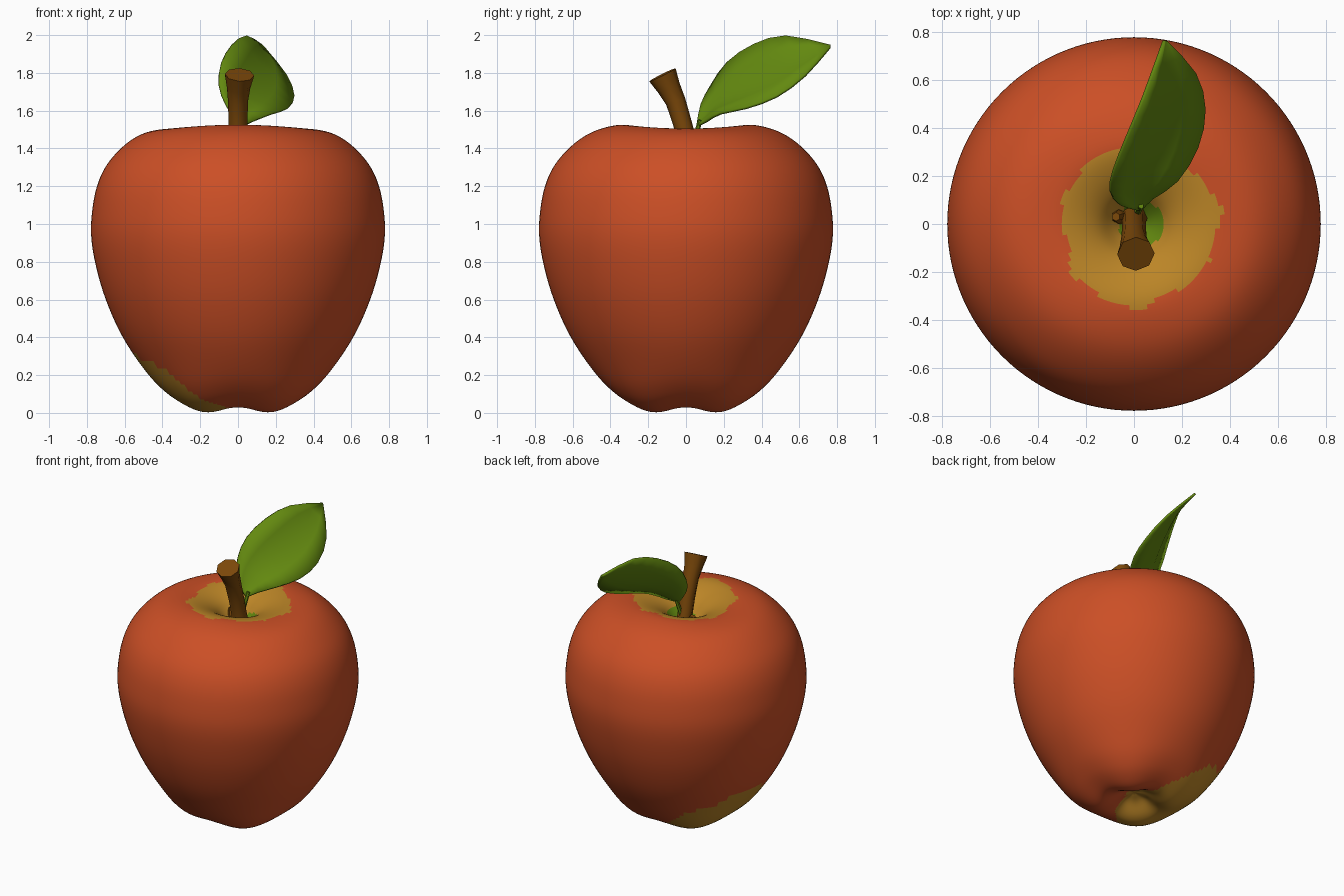
import bpy, bmesh, math
from mathutils import Vector

if "Cube" in bpy.data.objects:
    bpy.data.objects.remove(bpy.data.objects["Cube"])


def material(name, rgb):
    m = bpy.data.materials.new(name)
    m.diffuse_color = (*rgb, 1)
    m.use_nodes = True
    m.node_tree.nodes["Principled BSDF"].inputs["Base Color"].default_value = m.diffuse_color
    return m


RED = material("apple red", (0.60, 0.078, 0.019))
YELLOW = material("golden yellow", (0.50, 0.235, 0.020))
GREEN = material("leaf green", (0.125, 0.25, 0.005))
BROWN = material("stem brown", (0.20, 0.065, 0.003))


def finish(bm, name, mats, angle=50):
    bmesh.ops.recalc_face_normals(bm, faces=bm.faces)
    me = bpy.data.meshes.new(name)
    bm.to_mesh(me)
    bm.free()
    ob = bpy.data.objects.new(name, me)
    bpy.context.collection.objects.link(ob)
    for m in mats:
        me.materials.append(m)
    bpy.ops.object.select_all(action='DESELECT')
    ob.select_set(True)
    bpy.context.view_layer.objects.active = ob
    bpy.ops.object.shade_smooth_by_angle(angle=math.radians(angle))
    return ob


def spline(pts, steps):
    """Catmull-Rom curve through the points."""
    p = [Vector(q) for q in pts]
    p = [2 * p[0] - p[1]] + p + [2 * p[-1] - p[-2]]
    out = []
    for i in range(1, len(p) - 2):
        a, b, c, d = p[i - 1:i + 3]
        for s in range(steps):
            t = s / steps
            out.append(0.5 * (2 * b + (c - a) * t + (2 * a - 5 * b + 4 * c - d) * t * t
                              + (3 * b - a - 3 * c + d) * t ** 3))
    return out + [p[-2]]


def skin(bm, rings, close_ends=True):
    for a, b in zip(rings, rings[1:]):
        n = len(a)
        for i in range(n):
            bm.faces.new((a[i], a[(i + 1) % n], b[(i + 1) % n], b[i]))
    if close_ends:
        bm.faces.new(rings[0])
        bm.faces.new(rings[-1])


# Apple body: turned profile with four lobes underneath and a slightly saddle-shaped rim
profile = [(0.01, 0.10), (0.08, 0.075), (0.16, 0.018), (0.23, 0.004), (0.31, 0.035), (0.39, 0.095),
           (0.48, 0.20), (0.61, 0.40), (0.70, 0.60), (0.755, 0.79), (0.778, 0.95),
           (0.768, 1.10), (0.74, 1.22), (0.69, 1.32), (0.61, 1.41), (0.52, 1.475),
           (0.42, 1.513), (0.32, 1.525), (0.23, 1.50), (0.15, 1.45), (0.09, 1.38),
           (0.045, 1.33), (0.008, 1.31)]
SEG = 120
bm = bmesh.new()
rings = []
for r, z in spline(profile, 5):
    ring = []
    for i in range(SEG):
        t = 2 * math.pi * i / SEG
        lobe = 0.5 - 0.5 * math.cos(4 * t)          # 1 on the diagonals
        low = math.exp(-(z / 0.2) ** 2) * min(1, r / 0.15)
        rr = r * (1 + 0.035 * low * lobe)
        zz = z + 0.026 * low * (1 - lobe)
        if z > 1.3:
            zz -= 0.02 * math.cos(t) ** 2 * math.exp(-((r - 0.33) / 0.15) ** 2)
        ring.append(bm.verts.new((rr * math.cos(t), rr * math.sin(t), zz)))
    rings.append(ring)
skin(bm, rings)
for f in bm.faces:
    c = f.calc_center_median()
    r, t = math.hypot(c.x, c.y), math.atan2(c.y, c.x)
    wave = 0.012 * math.sin(7 * t) + 0.012 * math.sin(3 * t + 1) + 0.008 * math.sin(12 * t)
    if c.z > 1.2:
        # golden hollow around the stem, green at its core
        if math.hypot(c.x - 0.03, c.y) < 0.095:
            f.material_index = 2
        elif math.hypot(c.x - 0.02, c.y + 0.01) < 0.325 + wave:
            f.material_index = 1
    elif (c - Vector((-0.33, 0.04, 0.06))).length < 0.385 + wave:
        f.material_index = 1                          # golden patch underneath
finish(bm, "apple_body", [RED, YELLOW, GREEN], 60)


def tube(name, path, sides, mat):
    """Tapered tube along (x, y, z, radius) points."""
    bm = bmesh.new()
    rings = []
    pts = [Vector(p[:3]) for p in path]
    for i, p in enumerate(pts):
        d = pts[min(i + 1, len(pts) - 1)] - pts[max(i - 1, 0)]
        u = d.cross(Vector((1, 0, 0))).normalized()
        v = u.cross(d).normalized()
        rad = path[i][3]
        rings.append([bm.verts.new(p + rad * (u * math.cos(a) + v * math.sin(a)))
                      for a in (2 * math.pi * k / sides for k in range(sides))])
    skin(bm, rings)
    return finish(bm, name, [mat], 50)


# Stem flares towards its slanted top; short stalk carries the leaf
tube("stem", [(0, 0.03, 1.29, 0.06), (0, 0.01, 1.42, 0.05), (0, -0.018, 1.53, 0.05),
              (0, -0.055, 1.65, 0.053), (0.003, -0.09, 1.72, 0.062),
              (0.008, -0.125, 1.79, 0.078)], 8, BROWN)
tube("bud", [(-0.05, 0.03, 1.32, 0.03), (-0.065, 0.03, 1.39, 0.03),
             (-0.075, 0.03, 1.43, 0.018)], 6, BROWN)
tube("leaf_stalk", [(0.0, 0.03, 1.36, 0.014), (0.015, 0.05, 1.46, 0.014),
                    (0.03, 0.075, 1.55, 0.012)], 6, GREEN)

# Leaf blade: lower edge, sunken midrib, upper edge
lower = [(0.03, 0.06, 1.52), (0.08, 0.11, 1.545), (0.18, 0.18, 1.585), (0.265, 0.32, 1.615),
         (0.295, 0.48, 1.675), (0.255, 0.63, 1.785), (0.135, 0.763, 1.935)]
upper = [(0.01, 0.06, 1.525), (-0.06, 0.08, 1.63), (-0.098, 0.135, 1.735), (-0.085, 0.22, 1.855),
         (-0.03, 0.36, 1.95), (0.04, 0.53, 1.995), (0.125, 0.765, 1.945)]
sink = Vector((-0.72, 0.35, -0.6))
bm = bmesh.new()
rows = []
lo, up = spline(lower, 2), spline(upper, 2)
for i, (a, b) in enumerate(zip(lo, up)):
    depth = 0.045 * math.sin(math.pi * i / (len(lo) - 1))
    rows.append([bm.verts.new(a.lerp(b, k / 4) + sink * depth * (1 - abs(k - 2) / 2))
                 for k in range(5)])
for a, b in zip(rows, rows[1:]):
    for k in range(4):
        bm.faces.new((a[k], a[k + 1], b[k + 1], b[k]))
leaf = finish(bm, "leaf", [GREEN], 50)
mod = leaf.modifiers.new("thickness", 'SOLIDIFY')
mod.thickness = 0.014
mod.offset = 0
